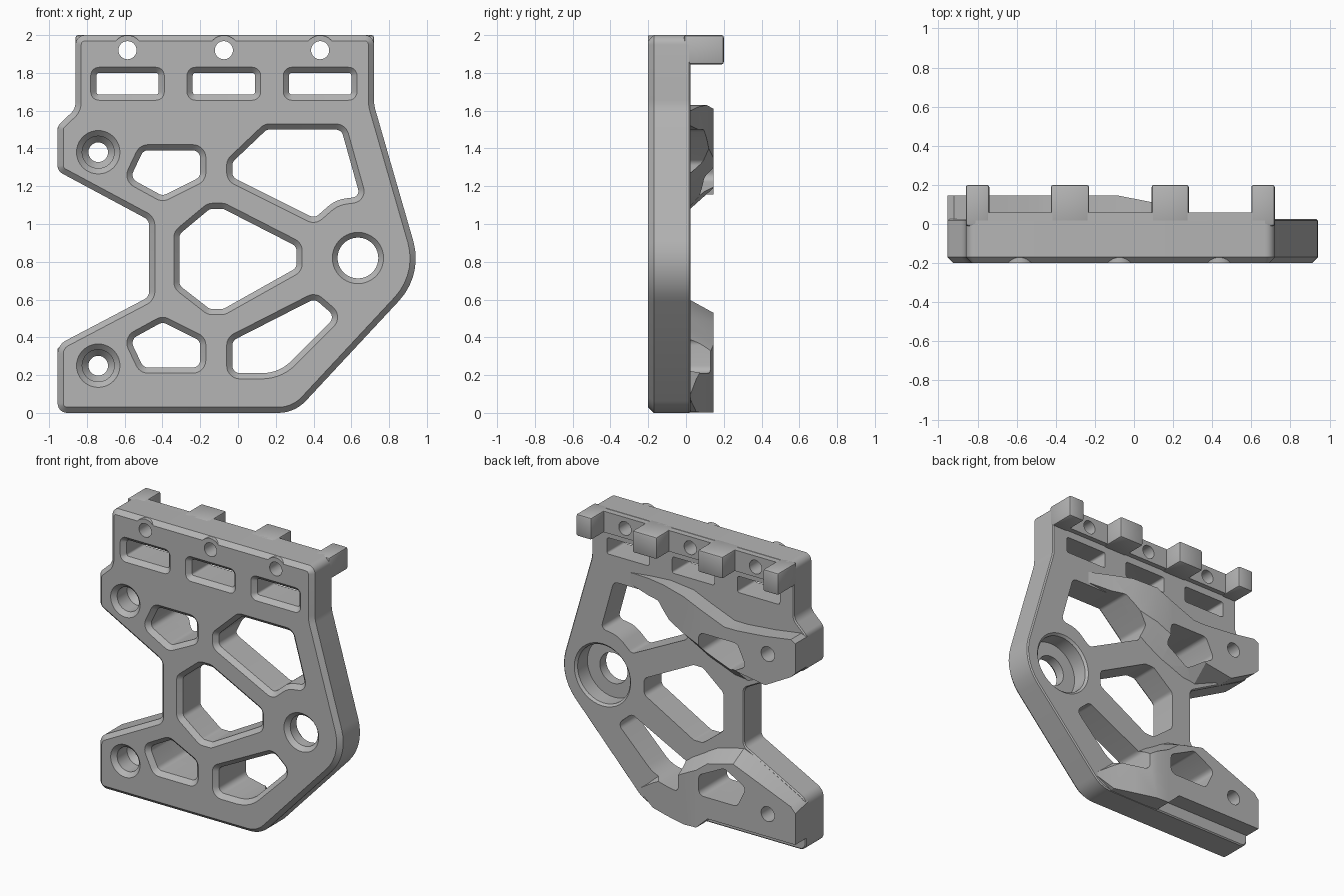
import bpy, bmesh, math
from mathutils import Vector

cube = bpy.data.objects.get("Cube")
if cube:
    bpy.data.objects.remove(cube)

grey = bpy.data.materials.new("satin grey")
grey.use_nodes = True
grey.diffuse_color = (0.46, 0.46, 0.46, 1)
grey.node_tree.nodes["Principled BSDF"].inputs["Base Color"].default_value = (0.46, 0.46, 0.46, 1)


def rounded(corners, radius, steps=7):
    """Fillet the corners of an x/z polygon; a corner may carry its own radius."""
    pts, n = [], len(corners)
    for i, c in enumerate(corners):
        p = Vector(c[:2])
        a = Vector(corners[i - 1][:2]) - p
        b = Vector(corners[(i + 1) % n][:2]) - p
        r = c[2] if len(c) > 2 else radius
        half = a.angle(b) / 2
        t = min(r / math.tan(half), 0.47 * a.length, 0.47 * b.length)
        r = t * math.tan(half)
        a.normalize()
        b.normalize()
        centre = p + (a + b).normalized() * (r / math.sin(half))
        v0, v1 = p + a * t - centre, p + b * t - centre
        sweep = v0.angle_signed(v1)
        for k in range(steps + 1):
            ang = -sweep * k / steps
            ca, sa = math.cos(ang), math.sin(ang)
            pts.append(centre + Vector((v0.x * ca - v0.y * sa, v0.x * sa + v0.y * ca)))
    return pts


def inset(pts, d):
    """Move every outline point inward by d along its mitred normal."""
    n = len(pts)
    area = sum(pts[i - 1].cross(pts[i]) for i in range(n))
    sign = 1 if area > 0 else -1
    out = []
    for i, p in enumerate(pts):
        e0 = (p - pts[i - 1]).normalized()
        e1 = (pts[(i + 1) % n] - p).normalized()
        n0, n1 = Vector((-e0.y, e0.x)), Vector((-e1.y, e1.x))
        m = (n0 + n1).normalized()
        out.append(p + m * (sign * d / max(m.dot(n0), 0.5)))
    return out


def circle(x, z, r, n=40):
    return [Vector((x + r * math.cos(2 * math.pi * k / n), z + r * math.sin(2 * math.pi * k / n)))
            for k in range(n)]


def skin(bm, rings):
    """Skin closed rings of 3D points and cap both ends."""
    rows = [[bm.verts.new(p) for p in ring] for ring in rings]
    n = len(rows[0])
    for lo, hi in zip(rows, rows[1:]):
        for i in range(n):
            bm.faces.new((lo[i - 1], lo[i], hi[i], hi[i - 1]))
    bm.faces.new(rows[0])
    bm.faces.new(rows[-1])


def layers(bm, *levels):
    skin(bm, [[(p.x, y, p.y) for p in pts] for pts, y in levels])


def box(bm, x0, x1, y0, y1, z0, z1):
    skin(bm, [[(x, y0, z0), (x, y1, z0), (x, y1, z1), (x, y0, z1)] for x in (x0, x1)])


def finish(bm, name):
    bmesh.ops.recalc_face_normals(bm, faces=bm.faces[:])
    me = bpy.data.meshes.new(name)
    bm.to_mesh(me)
    bm.free()
    me.materials.append(grey)
    ob = bpy.data.objects.new(name, me)
    bpy.context.collection.objects.link(ob)
    return ob


FRONT, BACK, CH = -0.2, 0.025, 0.03
parts = []

# Main plate, chamfered at the front edge
outline = rounded([(-0.86, 2), (0.72, 2), (0.72, 1.63, 0.2), (0.98, 0.73, 0.33), (0.30, 0, 0.2),
                   (-0.955, 0), (-0.955, 0.36, 0.08), (-0.47, 0.615), (-0.47, 1.02),
                   (-0.955, 1.28), (-0.955, 1.52), (-0.86, 1.61, 0.08)], 0.05)
bm = bmesh.new()
layers(bm, (inset(outline, CH), FRONT), (outline, FRONT + CH),
       (outline, BACK - 0.008), (inset(outline, 0.008), BACK))
parts.append(finish(bm, "main_plate"))

# Raised pads around the small top holes
slot_x = (-0.585, -0.075, 0.435)
bm = bmesh.new()
for x in slot_x:
    layers(bm, (circle(x, 1.92, 0.079), FRONT), (circle(x, 1.92, 0.079), FRONT + 0.05))
parts.append(finish(bm, "hole_pads"))

# Rear lip and its four teeth
bm = bmesh.new()
box(bm, -0.85, 0.71, 0, 0.06, 1.85, 1.998)
parts.append(finish(bm, "rear_lip"))
bm = bmesh.new()
for x0, x1 in ((-0.86, -0.74), (-0.425, -0.23), (0.09, 0.28), (0.6, 0.72)):
    box(bm, x0, x1, -0.01, 0.2, 1.845, 2)
teeth = finish(bm, "lip_teeth")
bev = teeth.modifiers.new("soft edges", "BEVEL")
bev.width, bev.segments = 0.012, 2
parts.append(teeth)

# Thick rear arms, stations of: x, low edge at plate, low edge at crest, top at crest, top at plate, y
upper = [(-0.955, 1.30, 1.30, 1.51, 1.51, 0.145), (-0.92, 1.265, 1.265, 1.53, 1.53, 0.145),
         (-0.72, 1.155, 1.155, 1.50, 1.50, 0.145), (-0.5, 1.06, 1.19, 1.48, 1.48, 0.145),
         (-0.4, 1.07, 1.23, 1.48, 1.48, 0.145), (-0.22, 1.14, 1.29, 1.55, 1.55, 0.145),
         (-0.08, 1.22, 1.35, 1.61, 1.61, 0.145), (0.1, 1.35, 1.42, 1.63, 1.63, 0.11),
         (0.25, 1.5, 1.5, 1.62, 1.62, 0.065), (0.42, 1.52, 1.52, 1.6, 1.6, 0.024)]
lower = [(-0.955, 0.09, 0.09, 0.31, 0.34, 0.145), (-0.92, 0.09, 0.09, 0.35, 0.37, 0.145),
         (-0.47, 0.09, 0.09, 0.53, 0.61, 0.145), (-0.27, 0.09, 0.09, 0.48, 0.56, 0.145),
         (-0.18, 0.005, 0.005, 0.41, 0.51, 0.145), (-0.08, 0.002, 0.002, 0.36, 0.45, 0.145),
         (0.08, 0.002, 0.002, 0.26, 0.33, 0.1), (0.22, 0.004, 0.004, 0.18, 0.22, 0.055),
         (0.34, 0.07, 0.07, 0.1, 0.11, 0.024)]
for name, stations in (("upper_arm", upper), ("lower_arm", lower)):
    bm = bmesh.new()
    skin(bm, [[(x, 0.0, a), (x, y, b), (x, y, c), (x, 0.0, d)] for x, a, b, c, d, y in stations])
    parts.append(finish(bm, name))

# Cutter for all windows, slots and holes
windows = [
    [(-0.06, 1.34), (0.14, 1.53), (0.57, 1.53), (0.685, 1.12), (0.53, 1.10, 0.15), (0.41, 0.995), (-0.06, 1.23)],
    [(-0.06, 0.40), (0.41, 0.64), (0.56, 0.51), (0.23, 0.18, 0.25), (-0.06, 0.18)],
    [(-0.34, 0.96), (-0.16, 1.11), (-0.07, 1.11), (0.34, 0.9), (0.34, 0.75),
     (-0.07, 0.52), (-0.16, 0.52), (-0.34, 0.66)]]
pentagon = [(-0.52, 1.42), (-0.17, 1.42), (-0.17, 1.23), (-0.40, 1.115), (-0.61, 1.23)]
windows += [pentagon, [(x, 1.63 - z) for x, z in pentagon]]
windows += [[(x - 0.195, 1.655), (x + 0.195, 1.655), (x + 0.195, 1.83), (x - 0.195, 1.83)] for x in slot_x]
bm = bmesh.new()
for w in windows:
    shape = rounded(w, 0.07 if len(w) > 4 else 0.045)
    layers(bm, (inset(shape, -0.01), FRONT - 0.01), (inset(shape, CH), FRONT + CH), (inset(shape, CH), 0.3))


def bore(x, z, *profile):
    layers(bm, *[(circle(x, z, r), y) for r, y in profile])


for z in (1.38, 0.25):
    bore(-0.74, z, (0.125, FRONT - 0.01), (0.085, FRONT + CH), (0.085, -0.06), (0.052, -0.02), (0.052, 0.3))
bore(0.635, 0.82, (0.145, FRONT - 0.01), (0.108, FRONT + CH), (0.108, -0.1),
     (0.205, -0.1), (0.205, 0.01), (0.235, 0.04))
for x in slot_x:
    bore(x, 1.92, (0.048, -0.3), (0.048, 0.3))
cutter = finish(bm, "opening_cutter")
cutter.hide_render = True

# Cut the openings through every part and shade
for ob in parts:
    if ob is not teeth:
        cut = ob.modifiers.new("openings", "BOOLEAN")
        cut.operation, cut.solver, cut.object = "DIFFERENCE", "EXACT", cutter
bpy.context.view_layer.update()
deps = bpy.context.evaluated_depsgraph_get()
meshes = [bpy.data.meshes.new_from_object(ob.evaluated_get(deps)) for ob in parts]
bpy.ops.object.select_all(action="DESELECT")
for ob, me in zip(parts, meshes):
    ob.modifiers.clear()
    ob.data = me
    ob.select_set(True)
bpy.context.view_layer.objects.active = parts[0]
bpy.ops.object.shade_smooth_by_angle(angle=math.radians(25))
bpy.data.objects.remove(cutter)
